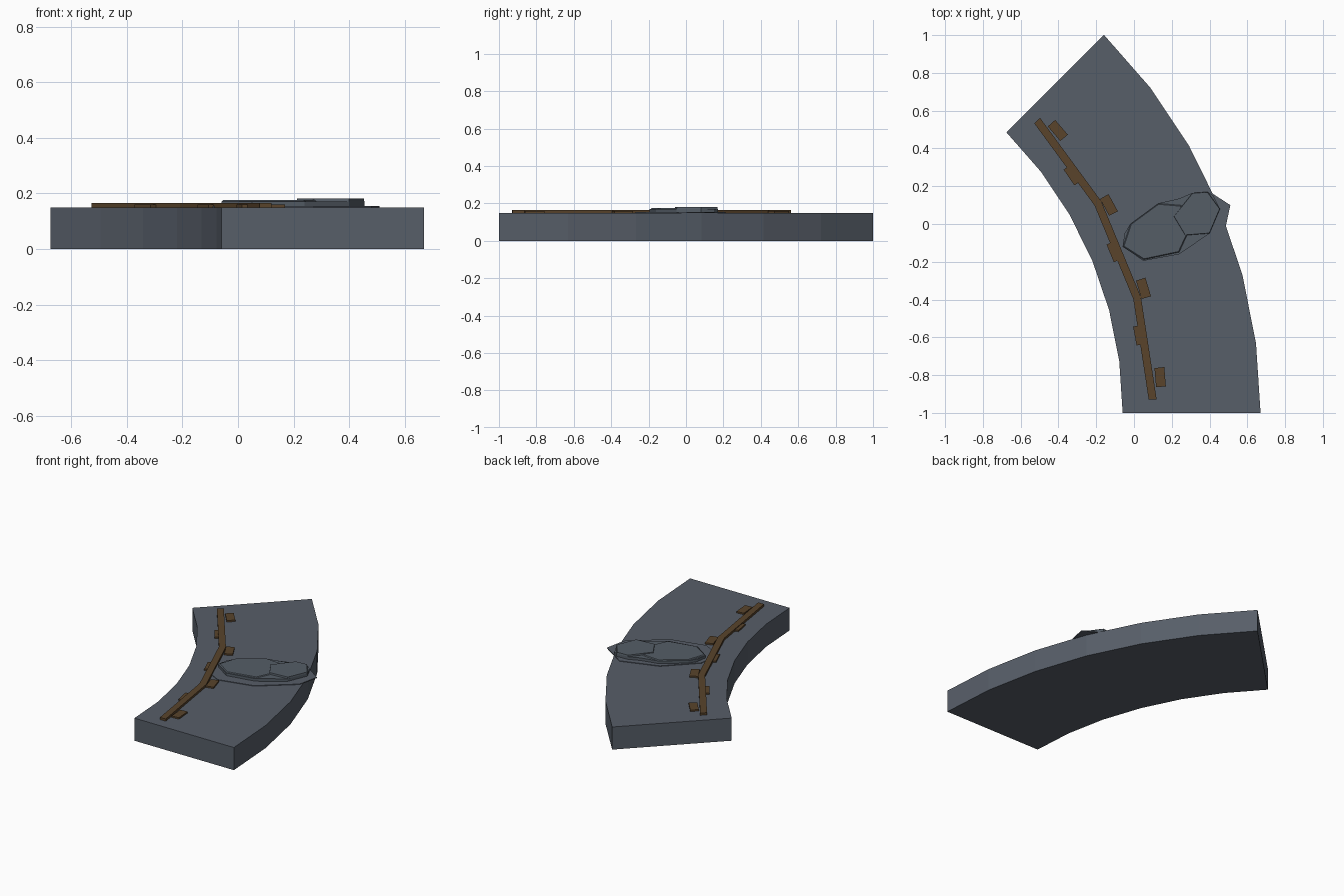
import bpy, bmesh, math

if "Cube" in bpy.data.objects:
    bpy.data.objects.remove(bpy.data.objects["Cube"])

CX, CY = -2.16, -1.0          # centre of the curve
SWEEP = math.radians(45)


def material(name, rgb):
    m = bpy.data.materials.new(name)
    m.diffuse_color = (*rgb, 1)
    m.use_nodes = True
    m.node_tree.nodes["Principled BSDF"].inputs["Base Color"].default_value = m.diffuse_color
    return m


slate = material("slate", (0.095, 0.112, 0.140))
stone = material("stone", (0.090, 0.110, 0.134))
wood = material("brown", (0.100, 0.057, 0.024))


def polar(r, a):
    return (CX + r * math.cos(a), CY + r * math.sin(a))


def prism(name, outline, z0, z1, mat, inset=0.0):
    """Extrude a counter-clockwise outline; inset tapers the top."""
    n = len(outline)
    mx = sum(p[0] for p in outline) / n
    my = sum(p[1] for p in outline) / n
    k = 1 - inset
    bm = bmesh.new()
    low = [bm.verts.new((x, y, z0)) for x, y in outline]
    top = [bm.verts.new((mx + (x - mx) * k, my + (y - my) * k, z1)) for x, y in outline]
    bm.faces.new(low[::-1])
    bm.faces.new(top)
    for i in range(n):
        j = (i + 1) % n
        bm.faces.new((low[i], low[j], top[j], top[i]))
    bmesh.ops.recalc_face_normals(bm, faces=bm.faces)
    me = bpy.data.meshes.new(name)
    bm.to_mesh(me)
    bm.free()
    me.materials.append(mat)
    ob = bpy.data.objects.new(name, me)
    bpy.context.collection.objects.link(ob)
    return ob


def arc_band(r0, r1, a0, a1, segments):
    steps = [a0 + (a1 - a0) * i / segments for i in range(segments + 1)]
    return [polar(r1, a) for a in steps] + [polar(r0, a) for a in reversed(steps)]


# Curved slab
prism("curved_slab", arc_band(2.10, 2.83, 0, SWEEP, 6), 0, 0.15, slate)

# Thin patch under the flat stones, overhanging the outer edge
prism("thin_patch", [(0.51, 0.10), (0.48, -0.04), (0.27, -0.215), (0.04, -0.27),
                     (-0.09, -0.20), (-0.08, -0.05), (0.10, 0.13), (0.34, 0.21)][::-1],
      0.148, 0.154, slate)

# Layered flat stones
prism("flat_stone", [(-0.06, -0.12), (-0.05, -0.05), (-0.02, 0.0), (0.13, 0.11),
                     (0.24, 0.135), (0.31, 0.165), (0.39, 0.17), (0.42, 0.15),
                     (0.455, 0.08), (0.40, -0.05), (0.24, -0.16), (0.05, -0.195)][::-1],
      0.15, 0.171, stone)
prism("left_stone_layer", [(-0.06, -0.12), (-0.02, 0.0), (0.13, 0.11), (0.25, 0.10),
                           (0.30, -0.02), (0.24, -0.15), (0.05, -0.19)][::-1],
      0.17, 0.176, stone, 0.04)
prism("right_stone_layer", [(0.21, 0.04), (0.31, 0.165), (0.39, 0.17), (0.455, 0.08),
                            (0.40, -0.05), (0.27, -0.06)][::-1],
      0.17, 0.181, stone, 0.02)

# Long rail following the curve
prism("curved_rail", arc_band(2.239, 2.281, math.radians(1.8), math.radians(43.2), 3),
      0.15, 0.165, wood)

# Short plates alternating either side of the rail
for i in range(7):
    a = math.radians(4.7 + 5.95 * i)
    r = 2.229 if i % 2 else 2.307
    h = 0.051 / r
    prism(f"side_plate_{i + 1}", arc_band(r - 0.026, r + 0.026, a - h, a + h, 1),
          0.15, 0.160, wood)
